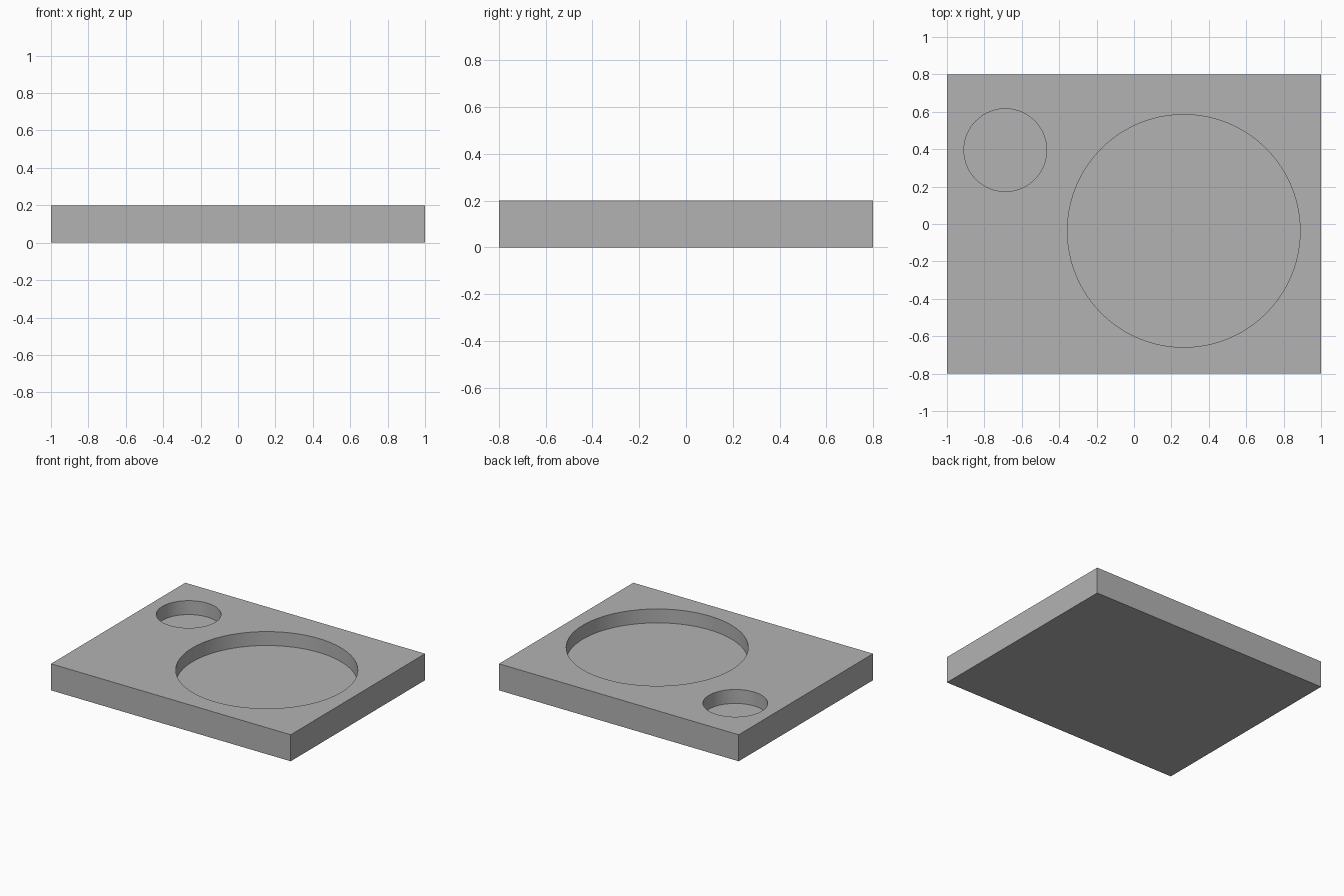
import bpy
import math

cube = bpy.data.objects.get("Cube")
if cube:
    bpy.data.objects.remove(cube, do_unlink=True)

WIDTH, LENGTH, HEIGHT = 2.0, 1.6, 0.2
FLOOR = 0.095  # height of the recess floors

# Plain grey material
grey = bpy.data.materials.new("plain_grey")
grey.use_nodes = True
colour = (0.45, 0.45, 0.45, 1)
grey.diffuse_color = colour
grey.node_tree.nodes["Principled BSDF"].inputs["Base Color"].default_value = colour

# Flat tray block
bpy.ops.mesh.primitive_cube_add(size=1, location=(0, 0, HEIGHT / 2))
tray = bpy.context.object
tray.name = "tray"
tray.scale = (WIDTH, LENGTH, HEIGHT)
bpy.ops.object.transform_apply(location=True, rotation=False, scale=True)
tray.data.materials.append(grey)


def cut_recess(name, x, y, radius):
    """Sink a round, flat-bottomed recess into the tray top."""
    bpy.ops.mesh.primitive_cylinder_add(
        vertices=96, radius=radius, depth=HEIGHT,
        location=(x, y, FLOOR + HEIGHT / 2))
    cutter = bpy.context.object
    cutter.name = name + "_cutter"
    cutter.hide_render = True
    cutter.data.materials.append(grey)
    cut = tray.modifiers.new(name, "BOOLEAN")
    cut.operation = "DIFFERENCE"
    cut.solver = "EXACT"
    cut.object = cutter
    bpy.ops.object.select_all(action="DESELECT")
    tray.select_set(True)
    bpy.context.view_layer.objects.active = tray
    bpy.ops.object.modifier_apply(modifier=cut.name)
    bpy.data.objects.remove(cutter, do_unlink=True)


# Large plate recess and small cup recess
cut_recess("plate_recess", 0.266, -0.037, 0.622)
cut_recess("cup_recess", -0.688, 0.395, 0.221)

# Smooth recess walls, crisp rims and corners
bpy.ops.object.shade_smooth_by_angle(angle=math.radians(30))
